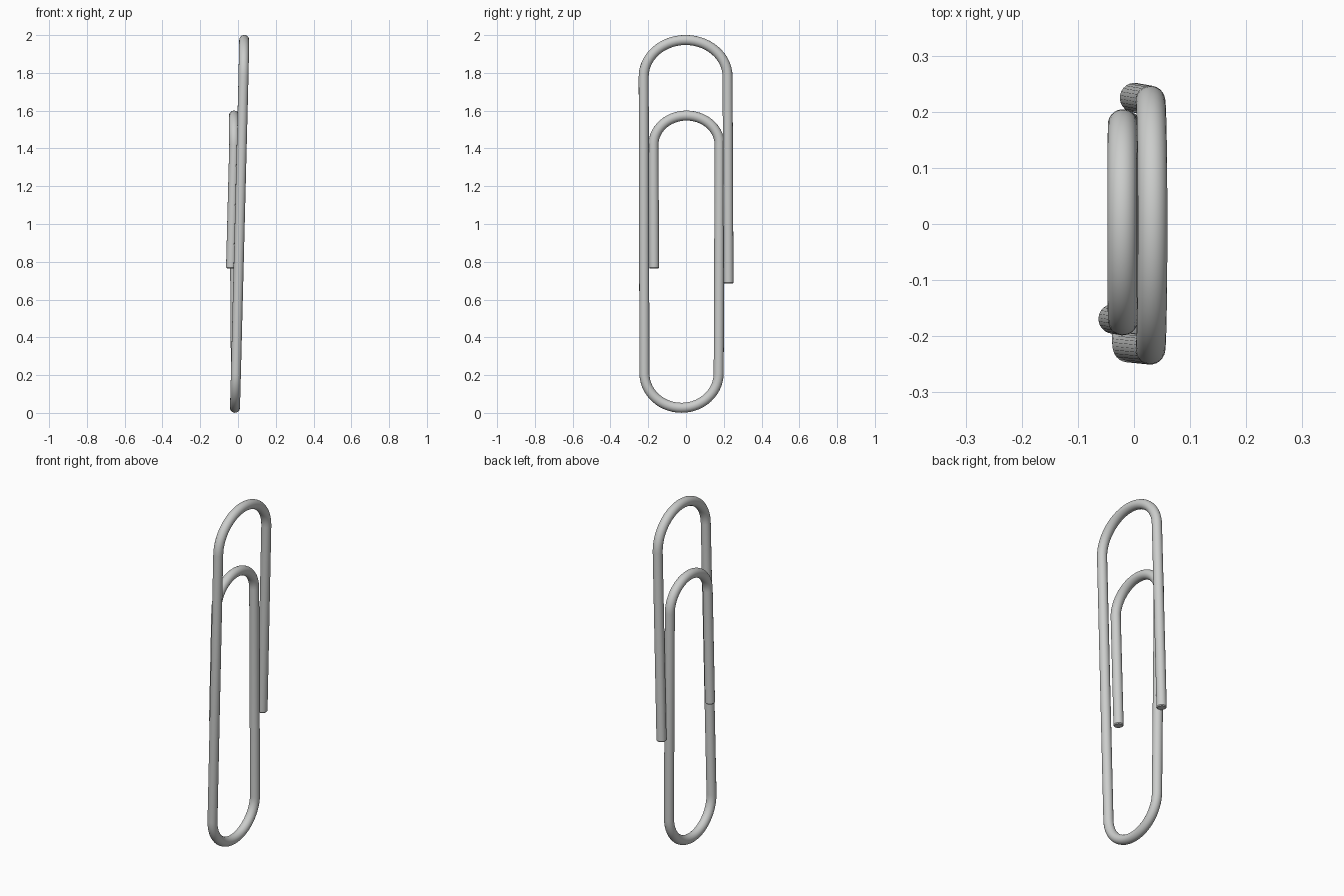
import bpy
from math import cos, sin, pi, radians

cube = bpy.data.objects.get("Cube")
if cube:
    bpy.data.objects.remove(cube, do_unlink=True)

WIRE = 0.0265
path = []


def arc(y0, y1, z, height, x0, x1, steps=28):
    """Half ellipse from y0 to y1, springing at z; bulges to z + height."""
    mid, half = (y0 + y1) / 2, (y0 - y1) / 2
    for i in range(steps + 1):
        a = pi * i / steps
        lift = sin(a)
        # x0 at the feet, x1 at the crown
        path.append((x0 + (x1 - x0) * lift, mid + half * cos(a), z + height * lift))


# One continuous wire: outer end, big top bend, bottom bend, inner bend, inner end
path.append((0.001, 0.225, 0.685))
arc(0.22, -0.224, 1.78, 0.194, 0.029, 0.033)
arc(-0.22, 0.173, 0.21, -0.183, -0.011, -0.016)
# Inner bend leans slightly away from the outer loop
arc(0.178, -0.172, 1.42, 0.154, -0.02, -0.021)
path.append((-0.037, -0.169, 0.765))


def along(a, b, d):
    """Point at distance d from a towards b."""
    n = sum((q - p) ** 2 for p, q in zip(a, b)) ** 0.5
    return tuple(p + (q - p) * d / n for p, q in zip(a, b))


# Small bevel at both cut ends
BEVEL = 0.005
path.insert(1, along(path[0], path[1], BEVEL))
path.insert(-1, along(path[-1], path[-2], BEVEL))

curve = bpy.data.curves.new("wire", "CURVE")
curve.dimensions = "3D"
curve.bevel_depth = WIRE
curve.bevel_resolution = 10
curve.use_fill_caps = True
spline = curve.splines.new("POLY")
spline.points.add(len(path) - 1)
for point, co in zip(spline.points, path):
    point.co = (*co, 1)
spline.points[0].radius = spline.points[-1].radius = 0.85

wire = bpy.data.objects.new("bent_wire", curve)
bpy.context.collection.objects.link(wire)

# Plain steel colour
steel = bpy.data.materials.new("light grey steel")
steel.use_nodes = True
colour = (0.6, 0.61, 0.6, 1)
steel.diffuse_color = colour
steel.node_tree.nodes["Principled BSDF"].inputs["Base Color"].default_value = colour
curve.materials.append(steel)

# Turn into a mesh with smooth sides and crisp ends
bpy.ops.object.select_all(action="DESELECT")
wire.select_set(True)
bpy.context.view_layer.objects.active = wire
bpy.ops.object.convert(target="MESH")
bpy.ops.object.shade_smooth_by_angle(angle=radians(35))
